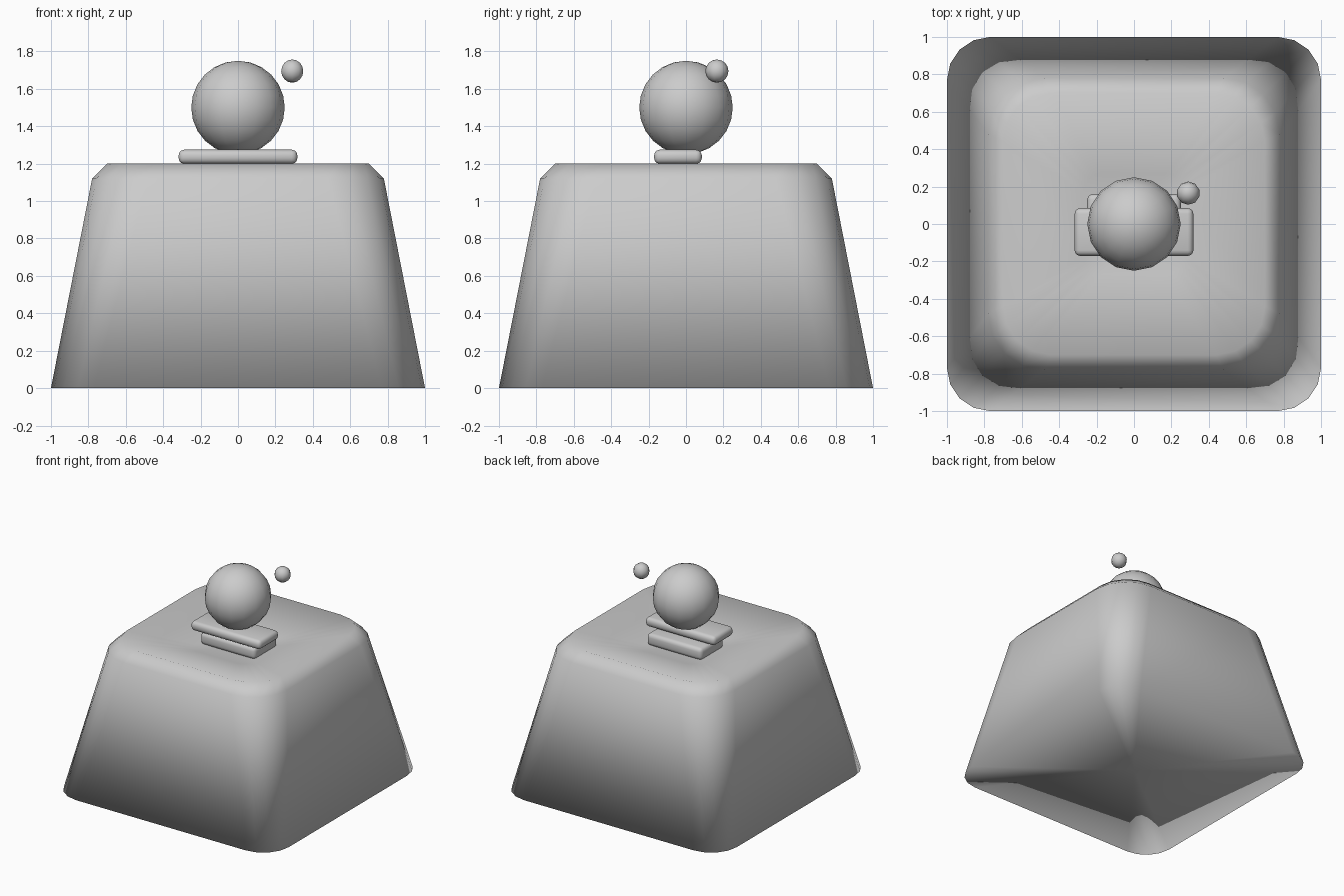
import bpy, bmesh, math
from mathutils import Matrix

cube = bpy.data.objects.get("Cube")
if cube:
    bpy.data.objects.remove(cube, do_unlink=True)

grey = bpy.data.materials.new("plain_grey")
grey.use_nodes = True
COLOUR = (0.6, 0.6, 0.6, 1)
grey.diffuse_color = COLOUR
grey.node_tree.nodes["Principled BSDF"].inputs["Base Color"].default_value = COLOUR


def finish(name, bm):
    """Turn a bmesh into a smooth, coloured object."""
    bmesh.ops.recalc_face_normals(bm, faces=bm.faces)
    for f in bm.faces:
        f.smooth = True
    mesh = bpy.data.meshes.new(name)
    bm.to_mesh(mesh)
    bm.free()
    mesh.materials.append(grey)
    ob = bpy.data.objects.new(name, mesh)
    bpy.context.collection.objects.link(ob)
    return ob


def rounded_ring(bm, half, radius, z, steps=4):
    """Loop of vertices round a square with rounded corners."""
    ring = []
    for corner in range(4):
        a0 = corner * math.pi / 2
        mid = a0 + math.pi / 4
        c = (half - radius) * math.sqrt(2)
        for i in range(steps + 1):
            a = a0 + i * math.pi / 2 / steps
            ring.append(bm.verts.new((c * math.cos(mid) + radius * math.cos(a),
                                      c * math.sin(mid) + radius * math.sin(a), z)))
    return ring


# Tapered cap with a bevelled rim, a dished top and a closed underside
bm = bmesh.new()
profile = [(1.0, 0.23, 0), (0.78, 0.3, 1.12), (0.7, 0.26, 1.2), (0.27, 0.1, 1.1)]
rings = [rounded_ring(bm, *p) for p in profile]
count = len(rings[0])
for low, high in zip(rings, rings[1:]):
    for i in range(count):
        j = (i + 1) % count
        bm.faces.new((low[i], low[j], high[j], high[i]))
for ring, z in ((rings[0], 0), (rings[-1], 1.09)):
    centre = bm.verts.new((0, 0, z))
    for i in range(count):
        bm.faces.new((ring[i], ring[(i + 1) % count], centre))
finish("keycap_body", bm)


def slab(name, size, centre, bevel=0.03):
    """Rounded flat block."""
    bm = bmesh.new()
    bmesh.ops.create_cube(bm, size=1, matrix=Matrix.Translation(centre) @ Matrix.Diagonal((*size, 1)))
    bmesh.ops.bevel(bm, geom=bm.edges[:], offset=bevel, segments=3, profile=0.5, affect='EDGES')
    finish(name, bm)


def ball(name, radius, centre, segments, rows):
    bm = bmesh.new()
    bmesh.ops.create_uvsphere(bm, u_segments=segments, v_segments=rows, radius=radius,
                              matrix=Matrix.Translation(centre))
    finish(name, bm)


# Two stacked slabs resting in the dish
slab("lower_slab", (0.5, 0.3, 0.1), (0, 0.01, 1.14))
slab("upper_slab", (0.635, 0.255, 0.075), (0, -0.043, 1.237))

# Large ball on the slabs and a small one floating beside it
ball("large_ball", 0.25, (0, 0, 1.5), 16, 12)
ball("small_ball", 0.062, (0.29, 0.165, 1.695), 10, 8)
